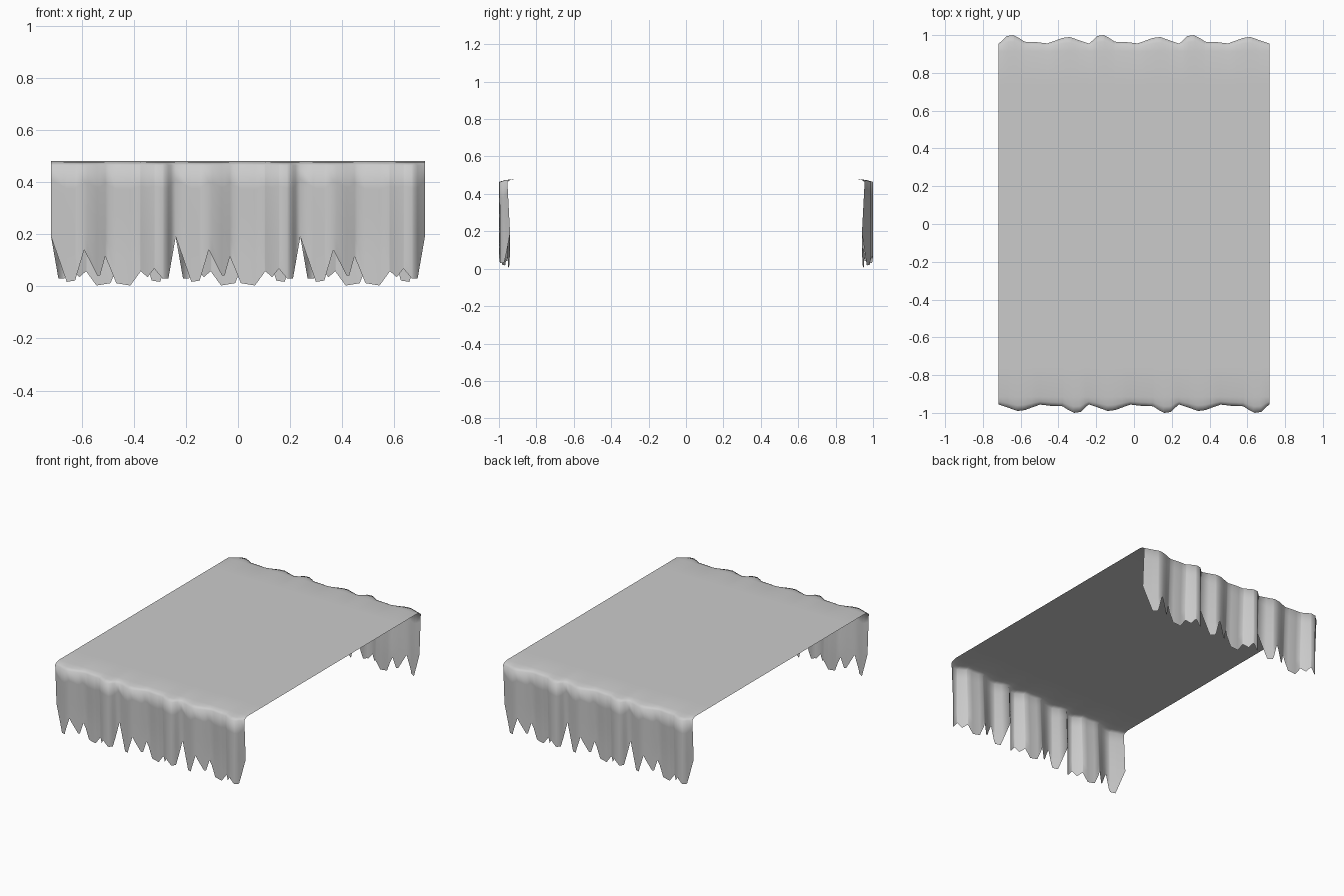
import bpy
import bmesh

if "Cube" in bpy.data.objects:
    bpy.data.objects.remove(bpy.data.objects["Cube"])

HALF_WIDTH, TILE, TOP = 0.717, 0.478, 0.48
LIP_Y, LIP_Z, FLAT_Y = 0.915, 0.464, 0.74

# Fold profile of one repeat: (distance along, depth)
FOLDS = [(0, .955), (.05, .972), (.1, .99), (.14, .985), (.18, .97), (.22, .956),
         (.28, .963), (.34, .965), (.37, .985), (.4, 1), (.435, .995), (.46, .97), (TILE, .955)]
# Torn hem of one repeat: (distance along, height)
HEM = [(0, .19), (.06, .017), (.092, .022), (.127, .14), (.177, .042), (.188, .042),
       (.208, .115), (.25, .012), (.304, .003), (.344, .058), (.37, .035), (.396, .068),
       (.427, .03), (.45, .03), (TILE, .19)]


def sample(points, u):
    for (a, p), (b, q) in zip(points, points[1:]):
        if u <= b:
            return p + (q - p) * (u - a) / (b - a)
    return points[-1][1]


def column(u):
    """Depth and height down the cloth at one place along the edge."""
    depth, hem = sample(FOLDS, u), sample(HEM, u)
    low_depth = 1 - (1 - depth) * 1.35
    path = [(FLAT_Y, TOP), (LIP_Y, TOP)]
    path.append((LIP_Y + (depth - LIP_Y) * .6, TOP - .006))
    for i in range(6):
        t = i / 5
        z = LIP_Z + (hem - LIP_Z) * t
        blend = min(1, (LIP_Z - z) / .3)
        path.append((depth + (low_depth - depth) * blend, z))
    return path


# Both hanging ends, the second turned half way round
bm = bmesh.new()
stops = sorted({u for u, _ in FOLDS + HEM})
places = [(-HALF_WIDTH + k * TILE + u, u) for k in range(3) for u in stops if u or k == 0]
border = []
for side in (1, -1):
    cols = [[bm.verts.new((side * x, -side * y, z)) for y, z in column(u)] for x, u in places]
    for a, b in zip(cols, cols[1:]):
        for i in range(len(a) - 1):
            bm.faces.new((a[i], a[i + 1], b[i + 1], b[i]))
    border += [c[0] for c in cols]

# Flat middle panel
bm.faces.new(border)
for face in bm.faces:
    face.smooth = True
bm.normal_update()

mesh = bpy.data.meshes.new("draped_cloth")
bm.to_mesh(mesh)
bm.free()
cloth = bpy.data.objects.new("draped_cloth", mesh)
bpy.context.collection.objects.link(cloth)

# Plain grey cloth
mat = bpy.data.materials.new("grey_cloth")
mat.use_nodes = True
colour = (0.6, 0.6, 0.6, 1)
mat.diffuse_color = colour
mat.node_tree.nodes["Principled BSDF"].inputs["Base Color"].default_value = colour
mesh.materials.append(mat)
